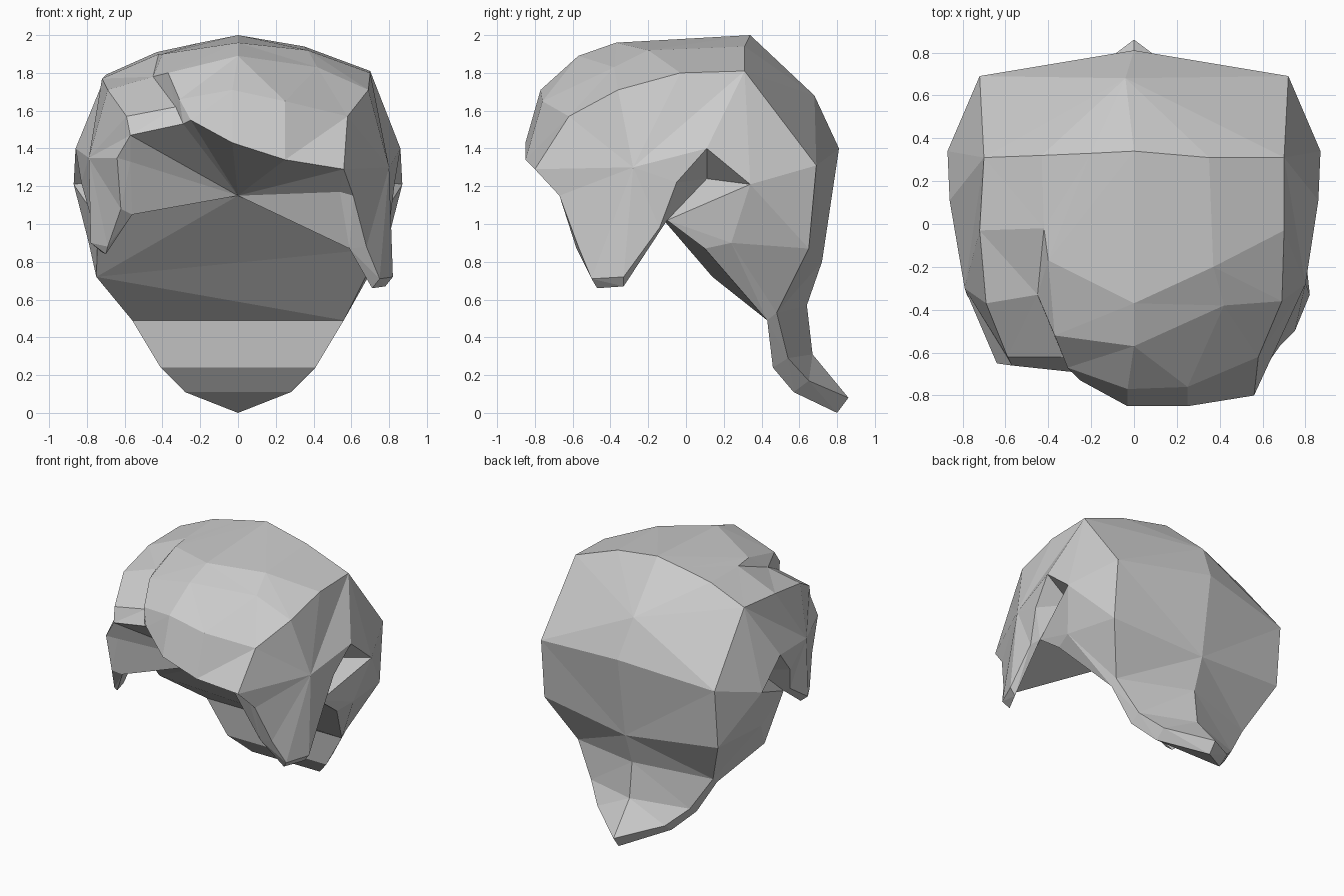
import bpy, bmesh

if "Cube" in bpy.data.objects:
    bpy.data.objects.remove(bpy.data.objects["Cube"])

hair_colour = (0.6, 0.6, 0.6, 1.0)
bm = bmesh.new()


def face(*points):
    """Add one polygon; shared corners are welded at the end."""
    bm.faces.new([bm.verts.new(p) for p in points])


def bridge(row_a, row_b):
    """Join two rows of the same length with quads."""
    for i in range(len(row_a) - 1):
        face(row_a[i], row_a[i + 1], row_b[i + 1], row_b[i])


def fan(hub, rim):
    """Join every edge of an open rim to one hub point."""
    for a, b in zip(rim, rim[1:]):
        face(hub, a, b)


def flip(point, side):
    return (point[0] * side, point[1], point[2])


# Crown and swept fringe: rows run from the crown line down to the forehead edge
crown_line = [(-.7, .31, 1.79), (-.43, .32, 1.91), (-.2, .33, 1.96),
              (0, .34, 2), (.35, .31, 1.94), (.7, .31, 1.81)]
top_row = [(-.72, -.03, 1.77), (-.42, -.02, 1.9), (-.4, -.17, 1.9),
           (0, -.37, 1.96), (.37, -.2, 1.92), (.7, -.03, 1.8)]
upper_row = [(-.69, -.37, 1.71), (-.45, -.33, 1.78), (-.37, -.52, 1.8),
             (0, -.57, 1.89), (.42, -.38, 1.83), (.69, -.36, 1.71)]
brow_row = [(-.59, -.62, 1.57), (-.33, -.62, 1.62), (-.31, -.67, 1.66),
            (-.03, -.77, 1.71), (.25, -.76, 1.65), (.58, -.62, 1.57)]
fringe_edge = [(-.57, -.66, 1.47), (-.29, -.69, 1.53), (-.25, -.73, 1.55),
               (-.03, -.85, 1.43), (.25, -.85, 1.34), (.56, -.8, 1.29)]
cap_rows = [crown_line, top_row, upper_row, brow_row, fringe_edge]
for row_a, row_b in zip(cap_rows, cap_rows[1:]):
    bridge(row_a, row_b)

# Back of the head and the flicked tail: centre ridge, outer side edge, inner side edge
whorl = (-.04, .68, 1.68)
fan(whorl, crown_line)
back_ridge = [(0, .81, 1.4), (0, .72, .8), (0, .64, .57), (0, .67, .31), (0, .86, .08)]
back_edge = [(.72, .69, 1.31), (.72, .65, .87), (.56, .48, .53), (.41, .54, .29), (.28, .65, .17)]
tail_inner = [(.56, .43, .49), (.41, .46, .24), (.28, .57, .11)]
tail_tip = (0, .8, 0)

# Underside fan meets at one point inside the head
hollow = (0, -.23, 1.15)
fan(hollow, fringe_edge)

# Ear opening, the same on both sides
ear_front, ear_top, ear_back = (.83, -.05, 1.22), (.86, .11, 1.4), (.87, .34, 1.21)
ear_inner = (.65, .11, 1.24)
ear_low = (.79, .24, .9)

# Side locks: outer front edge, tip, inner corners, inner front edge and ear corner
left_lock = dict(front=[(.61, -.67, 1.15), (.68, -.57, .88)],
                 tip=[(.75, -.5, .71), (.82, -.33, .72)],
                 tip_inner=[(.71, -.47, .66), (.78, -.33, .67)],
                 rear=(.8, -.14, .98), wall=[(.54, -.64, 1.17), (.59, -.58, .87)],
                 wall_rear=(.75, -.1, 1.02), hub=(.8, -.28, 1.3), nape=(.75, .1, .87))
right_lock = dict(front=[(.64, -.65, 1.35), (.62, -.61, 1.08)],
                  tip=[(.69, -.48, .88), (.78, -.33, .9)],
                  tip_inner=[(.7, -.43, .84), (.72, -.33, .85)],
                  rear=(.78, -.12, 1.04), wall=[(.57, -.61, 1.33), (.56, -.57, 1.05)],
                  wall_rear=(.74, -.1, 1.02), hub=(.79, -.3, 1.35), nape=(.75, .14, .72))


def build_side(side, column, lock):
    def m(*points):
        return [flip(p, side) for p in points]

    ridge = [row[column] for row in cap_rows]
    front, tip, tip_in, wall = (m(*lock[k]) for k in ("front", "tip", "tip_inner", "wall"))
    rear, wall_rear, hub, nape = m(*(lock[k] for k in ("rear", "wall_rear", "hub", "nape")))
    e_front, e_top, e_back, e_in, e_low = m(ear_front, ear_top, ear_back, ear_inner, ear_low)
    edge, inner = m(*back_edge), m(*tail_inner)

    # Outer side panel running down into the lock
    fan(hub, ridge + front + tip + [rear, e_front, e_top, ridge[0]])

    # Thickness and inner face of the lock
    face(ridge[-1], front[0], wall[0])
    bridge(front + tip + [rear], wall + tip_in + [wall_rear])
    face(wall[1], tip_in[0], tip_in[1], wall_rear)

    # Ear opening lip and the surface that closes it
    face(rear, e_front, wall_rear)
    face(e_front, e_top, e_in)
    face(e_front, e_in, wall_rear)
    face(e_top, e_back, e_in)
    fan(wall_rear, [e_in, e_back, e_low, nape])

    # Panel behind the ear
    face(ridge[0], e_top, e_back)
    face(ridge[0], e_back, edge[0])
    face(e_back, edge[0], edge[1])
    face(e_back, edge[1], e_low)
    face(e_low, edge[1], edge[2])
    face(e_low, edge[2], inner[0], nape)

    # Back of the head, tail and its lower edge
    face(whorl, ridge[0], edge[0])
    face(whorl, edge[0], back_ridge[0])
    bridge(back_ridge, edge)
    bridge(edge[2:], inner)
    face(edge[-1], back_ridge[-1], tail_tip, inner[-1])

    # Underside from the lock round to the nape
    fan(hollow, [ridge[-1]] + wall + [wall_rear, nape])
    return nape, inner


left_nape, left_inner = build_side(1, -1, left_lock)
right_nape, right_inner = build_side(-1, 0, right_lock)

# Underside of the nape and front of the tail
face(hollow, left_nape, right_nape)
face(right_nape, left_nape, left_inner[0])
face(right_nape, left_inner[0], right_inner[0])
bridge(left_inner, right_inner)
face(left_inner[-1], tail_tip, right_inner[-1])

# Weld the shared corners and make the faces point outward
bmesh.ops.remove_doubles(bm, verts=bm.verts[:], dist=0.0005)
bmesh.ops.triangulate(bm, faces=bm.faces[:], quad_method="SHORT_EDGE")
bmesh.ops.recalc_face_normals(bm, faces=bm.faces[:])

mesh = bpy.data.meshes.new("hair")
bm.to_mesh(mesh)
bm.free()
hair = bpy.data.objects.new("hair", mesh)
bpy.context.collection.objects.link(hair)

# Flat grey material
grey = bpy.data.materials.new("hair_grey")
grey.use_nodes = True
grey.diffuse_color = hair_colour
grey.node_tree.nodes["Principled BSDF"].inputs["Base Color"].default_value = hair_colour
mesh.materials.append(grey)
